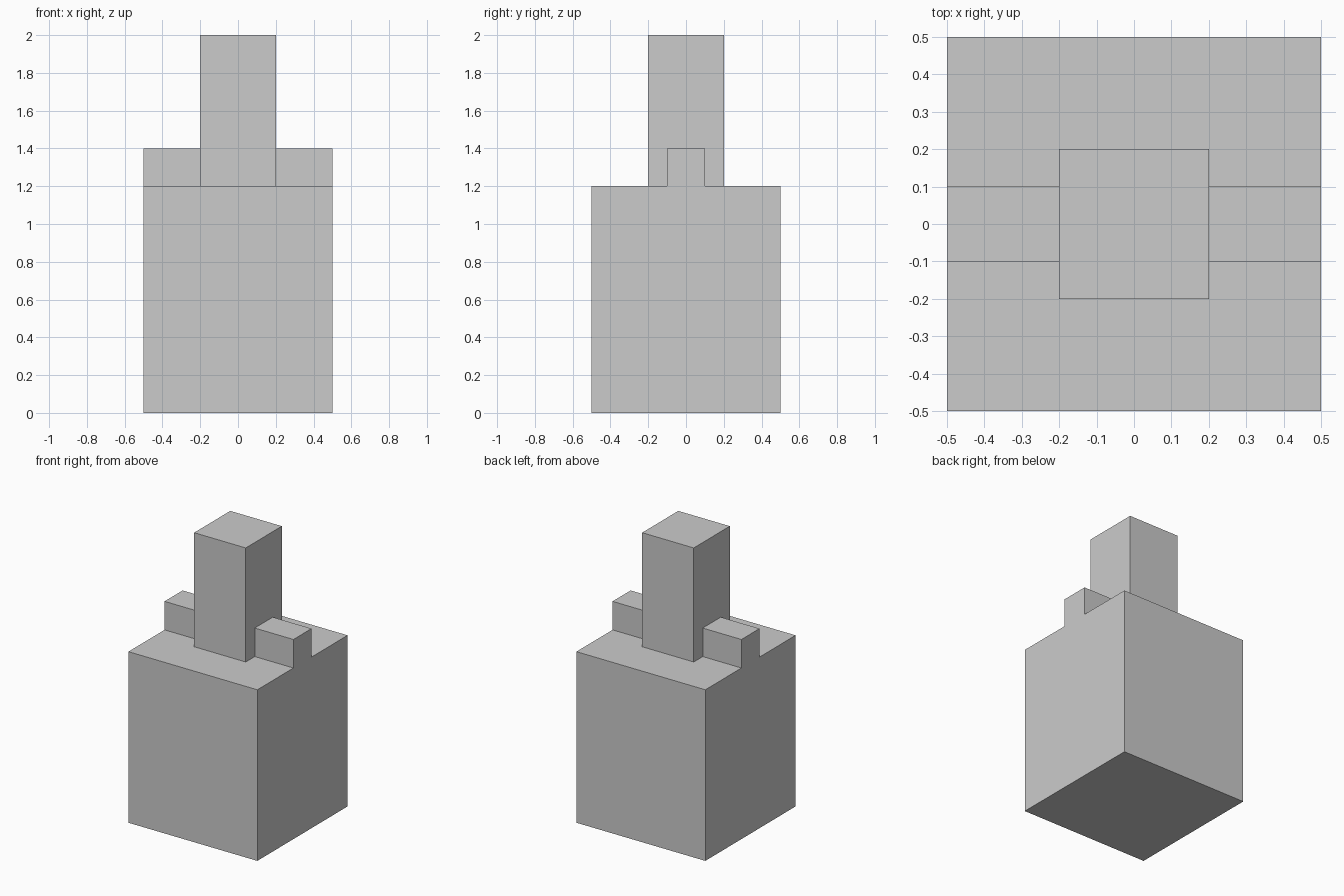
import bpy
import bmesh

if "Cube" in bpy.data.objects:
    bpy.data.objects.remove(bpy.data.objects["Cube"])


def prism_x(name, profile, half):
    """Extrude a closed (y, z) profile along x from -half to half."""
    bm = bmesh.new()
    face = bm.faces.new([bm.verts.new((-half, y, z)) for y, z in profile])
    ext = bmesh.ops.extrude_face_region(bm, geom=[face], use_keep_orig=True)
    verts = [v for v in ext["geom"] if isinstance(v, bmesh.types.BMVert)]
    bmesh.ops.translate(bm, verts=verts, vec=(2 * half, 0, 0))
    bmesh.ops.recalc_face_normals(bm, faces=bm.faces)
    mesh = bpy.data.meshes.new(name)
    bm.to_mesh(mesh)
    bm.free()
    obj = bpy.data.objects.new(name, mesh)
    bpy.context.collection.objects.link(obj)
    return obj


# Body block with the raised rib running across its top
half_profile = [(0.5, 0), (0.5, 1.2), (0.1, 1.2), (0.1, 1.4)]
profile = half_profile + [(-y, z) for y, z in reversed(half_profile)]
body = prism_x("body", profile, 0.5)

# Square post, sunk into the body so the two fuse cleanly
post = prism_x("post", [(0.2, 1.0), (0.2, 2.0), (-0.2, 2.0), (-0.2, 1.0)], 0.2)
post.hide_render = True

# Fuse post and body into one solid
fuse = body.modifiers.new("fuse_post", 'BOOLEAN')
fuse.operation = 'UNION'
fuse.solver = 'EXACT'
fuse.object = post
bpy.context.view_layer.objects.active = body
bpy.ops.object.modifier_apply(modifier=fuse.name)
bpy.data.objects.remove(post)
